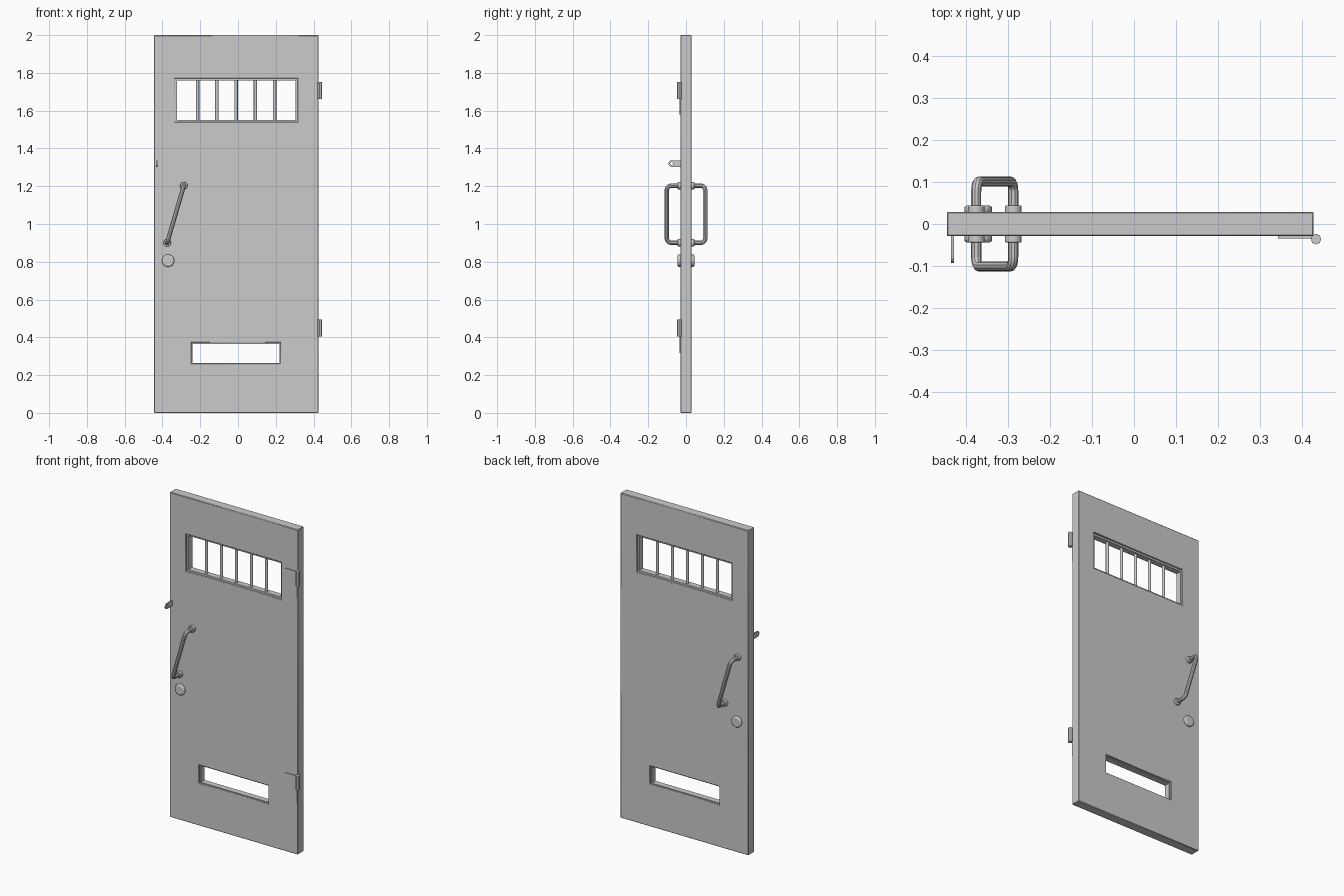
import bpy, bmesh
from math import pi, cos, sin, radians
from mathutils import Vector

if "Cube" in bpy.data.objects:
    bpy.data.objects.remove(bpy.data.objects["Cube"])


def finish(ob, name, bevel=0.0, segments=1):
    ob.name = ob.data.name = name
    bpy.ops.object.select_all(action='DESELECT')
    ob.select_set(True)
    bpy.context.view_layer.objects.active = ob
    bpy.ops.object.shade_smooth_by_angle(angle=radians(35))
    if bevel:
        m = ob.modifiers.new("bevel", 'BEVEL')
        m.width, m.segments = bevel, segments
        m.limit_method, m.angle_limit = 'ANGLE', radians(40)
    return ob


def curve_mesh(name, loops, cyclic, dims, **props):
    """Poly curve turned into a clean mesh."""
    cu = bpy.data.curves.new(name, 'CURVE')
    cu.dimensions = dims
    for k, v in props.items():
        setattr(cu, k, v)
    for pts in loops:
        sp = cu.splines.new('POLY')
        sp.points.add(len(pts) - 1)
        for p, c in zip(sp.points, pts):
            p.co = (*c, 1) if len(c) == 3 else (*c, 0, 1)
        sp.use_cyclic_u = cyclic
    ob = bpy.data.objects.new(name, cu)
    bpy.context.collection.objects.link(ob)
    bpy.ops.object.select_all(action='DESELECT')
    ob.select_set(True)
    bpy.context.view_layer.objects.active = ob
    bpy.ops.object.convert(target='MESH')
    ob = bpy.context.view_layer.objects.active
    bm = bmesh.new()
    bm.from_mesh(ob.data)
    bmesh.ops.remove_doubles(bm, verts=bm.verts, dist=1e-5)
    bmesh.ops.recalc_face_normals(bm, faces=bm.faces)
    bm.to_mesh(ob.data)
    bm.free()
    return ob


def plate(name, loops, half, loc=(0, 0, 0), turn=0, bevel=0.0):
    """Upright plate with holes, from outlines in (horizontal, z)."""
    ob = curve_mesh(name, loops, True, '2D', fill_mode='BOTH', extrude=half)
    ob.rotation_euler = (pi / 2, 0, turn)
    ob.location = loc
    return finish(ob, name, bevel)


def rect(x0, x1, z0, z1, inset=0.0):
    i = inset
    return [(x0 + i, z0 + i), (x1 - i, z0 + i), (x1 - i, z1 - i), (x0 + i, z1 - i)]


def cyl(name, loc, r, depth, sides, along_y=False, bevel=0.0, segments=1):
    bpy.ops.mesh.primitive_cylinder_add(vertices=sides, radius=r, depth=depth, location=loc,
                                        rotation=(pi / 2 if along_y else 0, 0, 0))
    return finish(bpy.context.object, name, bevel, segments)


# door leaf with a barred window and a slot
window = (-0.335, 0.315, 1.54, 1.77)
slot = (-0.247, 0.226, 0.258, 0.372)
plate("door_leaf", [rect(-0.445, 0.427, 0, 2), rect(*window), rect(*slot)], 0.029, bevel=0.003)

# recessed frames lining the openings
plate("window_frame", [rect(*window, -0.002), rect(*window, 0.011)], 0.018)
plate("slot_frame", [rect(*slot, -0.002), rect(*slot, 0.006)], 0.018)

# window bars
for i in range(5):
    cyl(f"window_bar_{i + 1}", (-0.214 + 0.102 * i, 0, 1.655), 0.009, 0.22, 12)


# handles: the back one is the front one turned half round
def handle(side, sign):
    low = Vector((-0.331 + 0.044 * sign, 0, 0.90))
    high = Vector((-0.331 - 0.044 * sign, 0, 1.203))
    d = (high - low).normalized()
    out = Vector((0, sign, 0))
    r, reach = 0.024, 0.101
    pts = [low + out * 0.02]
    steps = 6
    for base, e in ((low, d), (high, -d)):
        arc = [base + out * (reach - r + r * sin(a)) + e * (r - r * cos(a))
               for a in (pi / 2 * k / steps for k in range(steps + 1))]
        pts += arc if base is low else arc[::-1]
    pts.append(high + out * 0.02)
    ob = curve_mesh("handle", [[tuple(p) for p in pts]], False, '3D',
                    bevel_depth=0.012, bevel_resolution=3, fill_mode='FULL')
    finish(ob, f"{side}_handle")
    for tag, p in (("lower", low), ("upper", high)):
        cyl(f"{side}_{tag}_handle_collar", (p.x, sign * 0.034, p.z), 0.02, 0.02, 20, True, 0.003, 2)
    # lock cover below the handle
    cyl(f"{side}_lock_cover", (-0.37, sign * 0.034, 0.806), 0.033, 0.02, 24, True, 0.007, 3)


handle("front", -1)
handle("back", 1)

# hinges: leaf plate and eight-sided barrel
for tag, z in (("lower", 0.318), ("upper", 1.576)):
    plate(f"{tag}_hinge_plate", [rect(0.342, 0.424, z, z + 0.168)], 0.004, (0, -0.030, 0))
    cyl(f"{tag}_hinge_barrel", (0.4325, -0.036, z + 0.131), 0.0125, 0.09, 8)

# padlock eye at the left edge: round-ended tab with a hole
h, tip = 0.017, -0.076
end = [(tip + h * cos(a), h * sin(a)) for a in (pi / 2 + pi * k / 10 for k in range(11))]
hole = [(tip + 0.008 * cos(a), 0.008 * sin(a)) for a in (2 * pi * k / 12 for k in range(12))]
plate("padlock_eye", [end + [(-0.02, -h), (-0.02, h)], hole], 0.0035, (-0.431, 0, 1.32), pi / 2)
